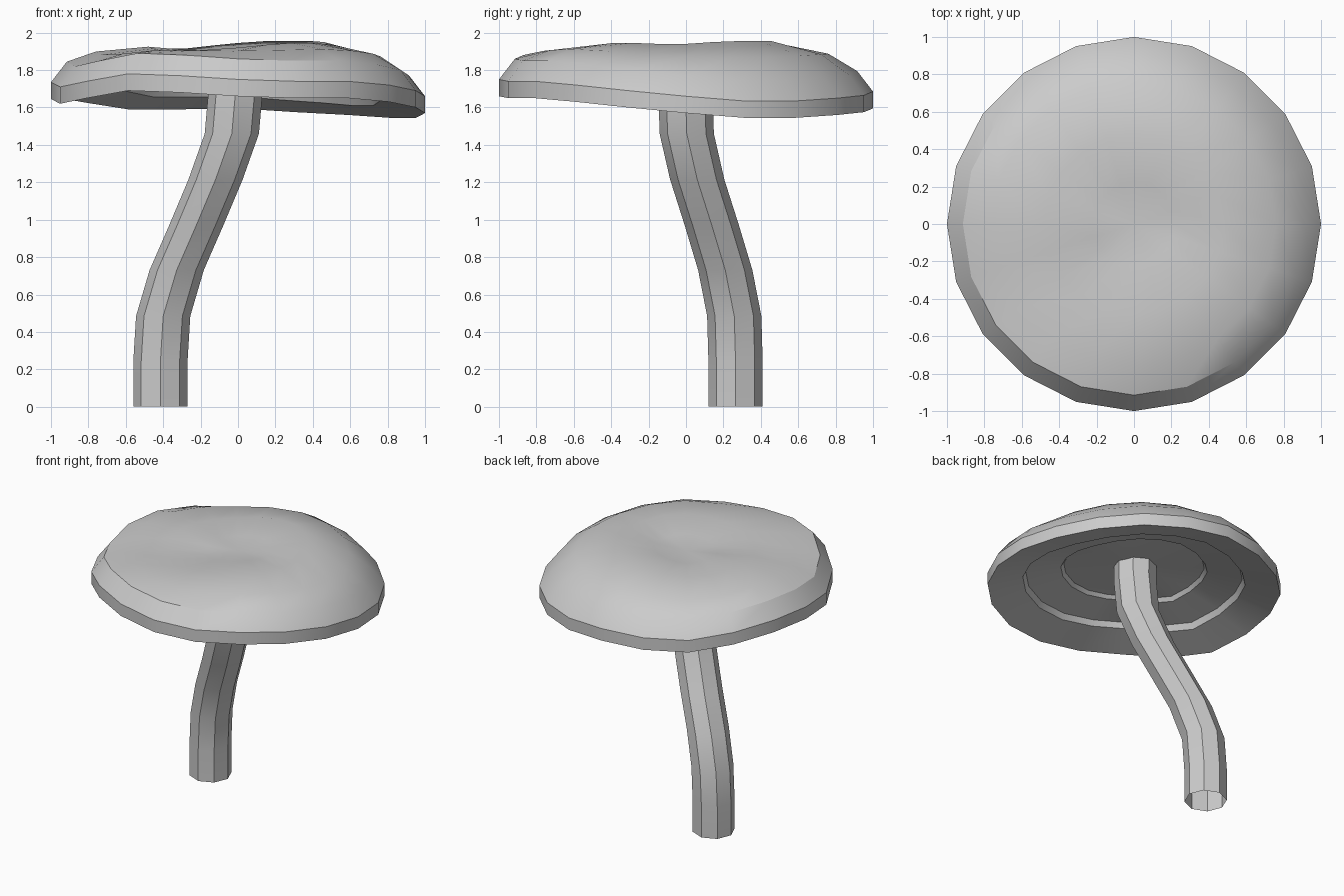
import bpy, bmesh
from math import cos, sin, tau, radians

if "Cube" in bpy.data.objects:
    bpy.data.objects.remove(bpy.data.objects["Cube"])


def loft(name, rings, cap_first=None, cap_last=None):
    """Skin rings of equal length; optionally close the ends with a fan to a point."""
    bm = bmesh.new()
    loops = [[bm.verts.new(p) for p in ring] for ring in rings]
    n = len(loops[0])
    for a, b in zip(loops, loops[1:]):
        for i in range(n):
            j = (i + 1) % n
            bm.faces.new((a[i], a[j], b[j], b[i]))
    for loop, tip in ((loops[0], cap_first), (loops[-1], cap_last)):
        if tip:
            t = bm.verts.new(tip)
            for i in range(n):
                bm.faces.new((loop[i], loop[(i + 1) % n], t))
    bmesh.ops.recalc_face_normals(bm, faces=bm.faces)
    mesh = bpy.data.meshes.new(name)
    bm.to_mesh(mesh)
    bm.free()
    obj = bpy.data.objects.new(name, mesh)
    bpy.context.collection.objects.link(obj)
    bpy.ops.object.select_all(action='DESELECT')
    obj.select_set(True)
    bpy.context.view_layer.objects.active = obj
    bpy.ops.object.shade_smooth_by_angle(angle=radians(30))
    return obj


def ring(r, heights, cx=0, cy=0):
    n = len(heights)
    return [(cx + r * cos(tau * i / n), cy + r * sin(tau * i / n), z)
            for i, z in enumerate(heights)]


# Wavy rim height and crown height, every 18 degrees from +x
rim = [1.57, 1.545, 1.545, 1.56, 1.575, 1.595, 1.59, 1.59, 1.625, 1.65,
       1.645, 1.62, 1.65, 1.69, 1.68, 1.66, 1.65, 1.65, 1.63, 1.60]
crown = [1.94, 1.95, 1.955, 1.955, 1.955, 1.945, 1.93, 1.915, 1.915, 1.92,
         1.925, 1.915, 1.90, 1.90, 1.905, 1.92, 1.935, 1.945, 1.945, 1.94]


def raised(d):
    return [z + d for z in rim]


def blend(d, k):
    return [1.615 + (z - 1.615) * k + d for z in rim]


# Cap: hollow underside, rim band, bevelled shoulder, dimpled crown
shoulder = raised(0.20)
mid = [0.45 * a + 0.55 * b + 0.01 for a, b in zip(shoulder, crown)]
inner = [0.5 * z + 0.5 * 1.88 for z in crown]
loft("mushroom_cap", [
    ring(0.48, blend(0.19, 0.6)),
    ring(0.50, blend(0.16, 0.7)),
    ring(0.74, blend(0.11, 0.9)),
    ring(0.76, raised(0.065)),
    ring(1.0, rim),
    ring(1.0, raised(0.09)),
    ring(0.915, shoulder),
    ring(0.76, mid),
    ring(0.48, crown),
    ring(0.22, inner),
], (0, 0, 1.815), (0, 0, 1.89))

# Stem: S-curved open tube
path = [(-0.415, 0.265, 0), (-0.415, 0.265, 0.24), (-0.40, 0.258, 0.485),
        (-0.328, 0.21, 0.73), (-0.223, 0.138, 0.97), (-0.12, 0.06, 1.215),
        (-0.033, 0.004, 1.46), (-0.012, -0.003, 1.70), (-0.01, 0, 1.83)]
loft("stem", [ring(0.145, [z] * 8, x, y) for x, y, z in path])
